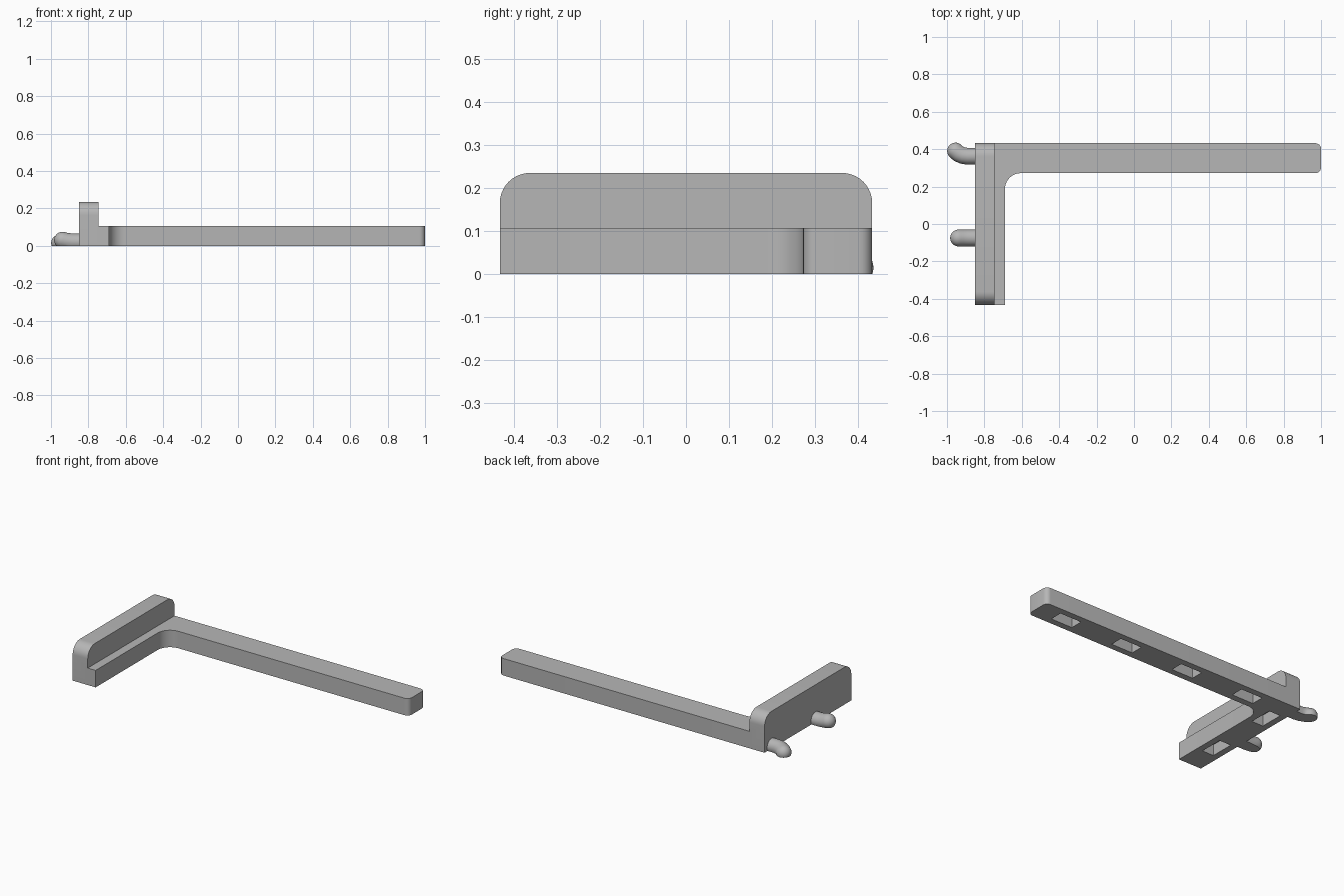
import bpy, bmesh
from math import cos, sin, pi, radians
from mathutils import Vector

cube = bpy.data.objects.get("Cube")
if cube:
    bpy.data.objects.remove(cube)

grey = bpy.data.materials.new("plain grey")
grey.use_nodes = True
colour = (0.47, 0.47, 0.47, 1)
grey.diffuse_color = colour
grey.node_tree.nodes["Principled BSDF"].inputs["Base Color"].default_value = colour

BACK, LEFT, WALL, RIM, BASE_H, WALL_H = 0.432, -0.85, -0.745, -0.69, 0.107, 0.235


def add_object(name, bm):
    bmesh.ops.recalc_face_normals(bm, faces=bm.faces)
    mesh = bpy.data.meshes.new(name)
    bm.to_mesh(mesh)
    bm.free()
    mesh.materials.append(grey)
    obj = bpy.data.objects.new(name, mesh)
    bpy.context.collection.objects.link(obj)
    return obj


def arc(cx, cy, r, start, end, steps=10):
    angles = [radians(start + (end - start) * i / steps) for i in range(steps + 1)]
    return [(cx + r * cos(a), cy + r * sin(a)) for a in angles]


def prism(name, points, depth):
    bm = bmesh.new()
    face = bm.faces.new([bm.verts.new(p) for p in points])
    new = bmesh.ops.extrude_face_region(bm, geom=[face])["geom"]
    verts = [v for v in new if isinstance(v, bmesh.types.BMVert)]
    bmesh.ops.translate(bm, verts=verts, vec=depth)
    return add_object(name, bm)


def boolean(target, tool, operation):
    mod = target.modifiers.new(operation.lower(), 'BOOLEAN')
    mod.operation, mod.object, mod.solver = operation, tool, 'EXACT'
    bpy.context.view_layer.objects.active = target
    bpy.ops.object.modifier_apply(modifier=mod.name)
    bpy.data.objects.remove(tool)


def smooth(obj):
    bpy.ops.object.select_all(action='DESELECT')
    obj.select_set(True)
    bpy.context.view_layer.objects.active = obj
    bpy.ops.object.shade_smooth_by_angle(angle=radians(35))


# L-shaped base with a filleted inner corner and a rounded tip
FRONT, r, tip = 0.272, 0.085, 0.03
outline = [(LEFT, -BACK), (RIM, -BACK)]
outline += arc(RIM + r, FRONT - r, r, 180, 90)
outline += arc(1 - tip, FRONT + tip, tip, -90, 0, 6)
outline += arc(1 - tip, BACK - tip, tip, 0, 90, 6)
outline.append((LEFT, BACK))
bracket = prism("bracket", [(x, y, 0) for x, y in outline], (0, 0, BASE_H))

# Upright wall with rounded upper corners
r = 0.07
side = [(-BACK, 0), (BACK, 0)]
side += arc(BACK - r, WALL_H - r, r, 0, 90) + arc(r - BACK, WALL_H - r, r, 90, 180)
wall = prism("wall", [(LEFT, y, z) for y, z in side], (WALL - LEFT, 0, 0))
boolean(bracket, wall, 'UNION')

# Rectangular pockets in the underside
long, short, deep = 0.075, 0.04, 0.07
pockets = [(0.79 - 0.44 * i, 0.352, long, short) for i in range(4)]
pockets += [(-0.77, y, short, long) for y in (0.23, -0.2)]
for x, y, hx, hy in pockets:
    corners = [(x + sx * hx, y + sy * hy, -0.02)
               for sx, sy in ((-1, -1), (1, -1), (1, 1), (-1, 1))]
    boolean(bracket, prism("pocket_cutter", corners, (0, 0, deep + 0.02)), 'DIFFERENCE')

bm = bmesh.new()
bm.from_mesh(bracket.data)
bmesh.ops.dissolve_limit(bm, angle_limit=radians(1), verts=bm.verts, edges=bm.edges)
bm.to_mesh(bracket.data)
bm.free()
smooth(bracket)


# Round-ended pegs, swept along a path and cut flat underneath
def peg(name, path, radius=0.045, sides=24):
    path = [Vector(p) for p in path]
    end = (path[-1] - path[-2]).normalized()
    stations = []
    for i, p in enumerate(path):
        ahead, behind = path[min(i + 1, len(path) - 1)], path[max(i - 1, 0)]
        stations.append((p, (ahead - behind).normalized(), radius))
    for i in range(1, 8):
        a = pi / 2 * i / 8
        stations.append((path[-1] + end * radius * sin(a), end, radius * cos(a)))
    bm = bmesh.new()
    rings = []
    for centre, direction, rad in stations:
        across = direction.cross(Vector((0, 0, 1))).normalized()
        over = across.cross(direction)
        rings.append([bm.verts.new(centre + rad * (across * cos(t) + over * sin(t)))
                      for t in (2 * pi * k / sides for k in range(sides))])
    for a, b in zip(rings, rings[1:]):
        for k in range(sides):
            n = (k + 1) % sides
            bm.faces.new((a[k], a[n], b[n], b[k]))
    bm.faces.new(rings[0])
    pole = bm.verts.new(path[-1] + end * radius)
    for k in range(sides):
        bm.faces.new((rings[-1][k], rings[-1][(k + 1) % sides], pole))
    geom = bm.verts[:] + bm.edges[:] + bm.faces[:]
    cut = bmesh.ops.bisect_plane(bm, geom=geom, plane_co=(0, 0, 0),
                                 plane_no=(0, 0, -1), clear_outer=True)["geom_cut"]
    rim = [e for e in cut if isinstance(e, bmesh.types.BMEdge)]
    bmesh.ops.holes_fill(bm, edges=rim)
    smooth(add_object(name, bm))


peg("front_peg", [(-0.84, -0.075, 0.02), (-0.89, -0.075, 0.021),
                  (-0.92, -0.075, 0.025), (-0.938, -0.075, 0.03)])
peg("back_peg", [(-0.84, 0.362, 0.02), (-0.89, 0.362, 0.02), (-0.915, 0.366, 0.019),
                 (-0.938, 0.376, 0.017), (-0.954, 0.39, 0.015)])
